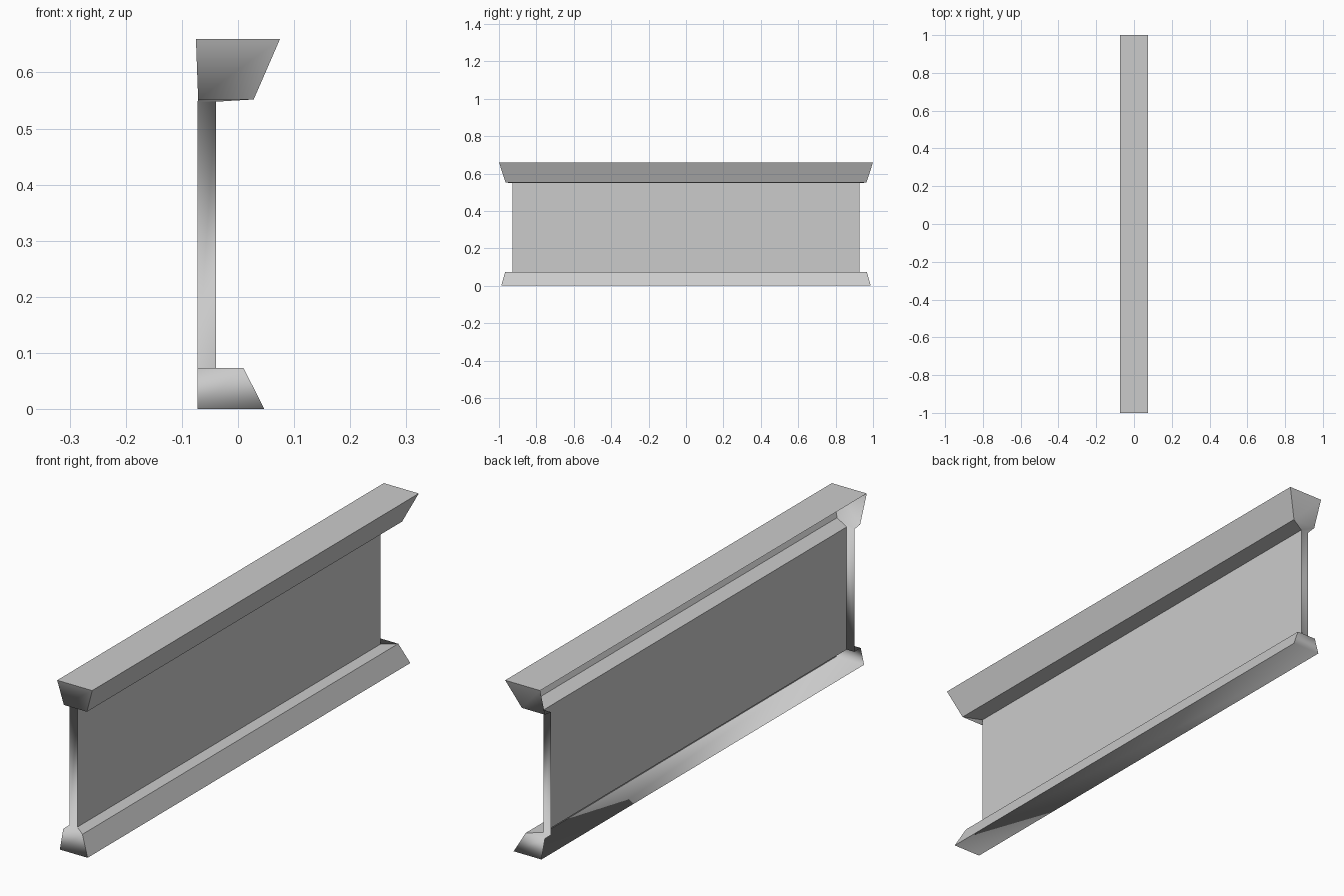
import bpy
import bmesh

cube = bpy.data.objects.get("Cube")
if cube:
    bpy.data.objects.remove(cube, do_unlink=True)

# Plain grey
grey = bpy.data.materials.new("light_grey")
grey.use_nodes = True
colour = (0.6, 0.6, 0.6, 1)
grey.diffuse_color = colour
grey.node_tree.nodes["Principled BSDF"].inputs["Base Color"].default_value = colour

# Outline at each height: back x, front x, half length, z
levels = [
    (-0.072, 0.047, 0.988, 0.0),      # base bottom
    (-0.072, 0.010, 0.967, 0.073),    # base top
    (-0.072, -0.039, 0.928, 0.073),   # panel foot
    (-0.072, -0.039, 0.928, 0.548),   # panel head
    (-0.071, 0.028, 0.965, 0.552),    # cap underside
    (-0.075, 0.075, 1.0, 0.66),       # cap top
]

bm = bmesh.new()
rings = [[bm.verts.new(p) for p in ((x0, -y, z), (x1, -y, z), (x1, y, z), (x0, y, z))]
         for x0, x1, y, z in levels]

# End strips and long faces, with the wall side left open
soft = set()
for low, high in zip(rings, rings[1:]):
    for i in range(3):
        face = bm.faces.new((low[i], low[i + 1], high[i + 1], high[i]))
        if i != 1:
            soft.add(face)

# Underside blends into the ends, top stays crisp
soft.add(bm.faces.new(rings[0][::-1]))
bm.faces.new(rings[-1])

# Only edges between blended faces are smooth
for face in bm.faces:
    face.smooth = True
for edge in bm.edges:
    edge.smooth = all(f in soft for f in edge.link_faces)
for a, b in ((1, 2), (2, 1)):
    edge = bm.edges.get((rings[0][a], rings[0][b]))
    edge.smooth = False

mesh = bpy.data.meshes.new("wall_panel")
bm.to_mesh(mesh)
bm.free()
mesh.materials.append(grey)
panel = bpy.data.objects.new("wall_panel", mesh)
bpy.context.collection.objects.link(panel)
